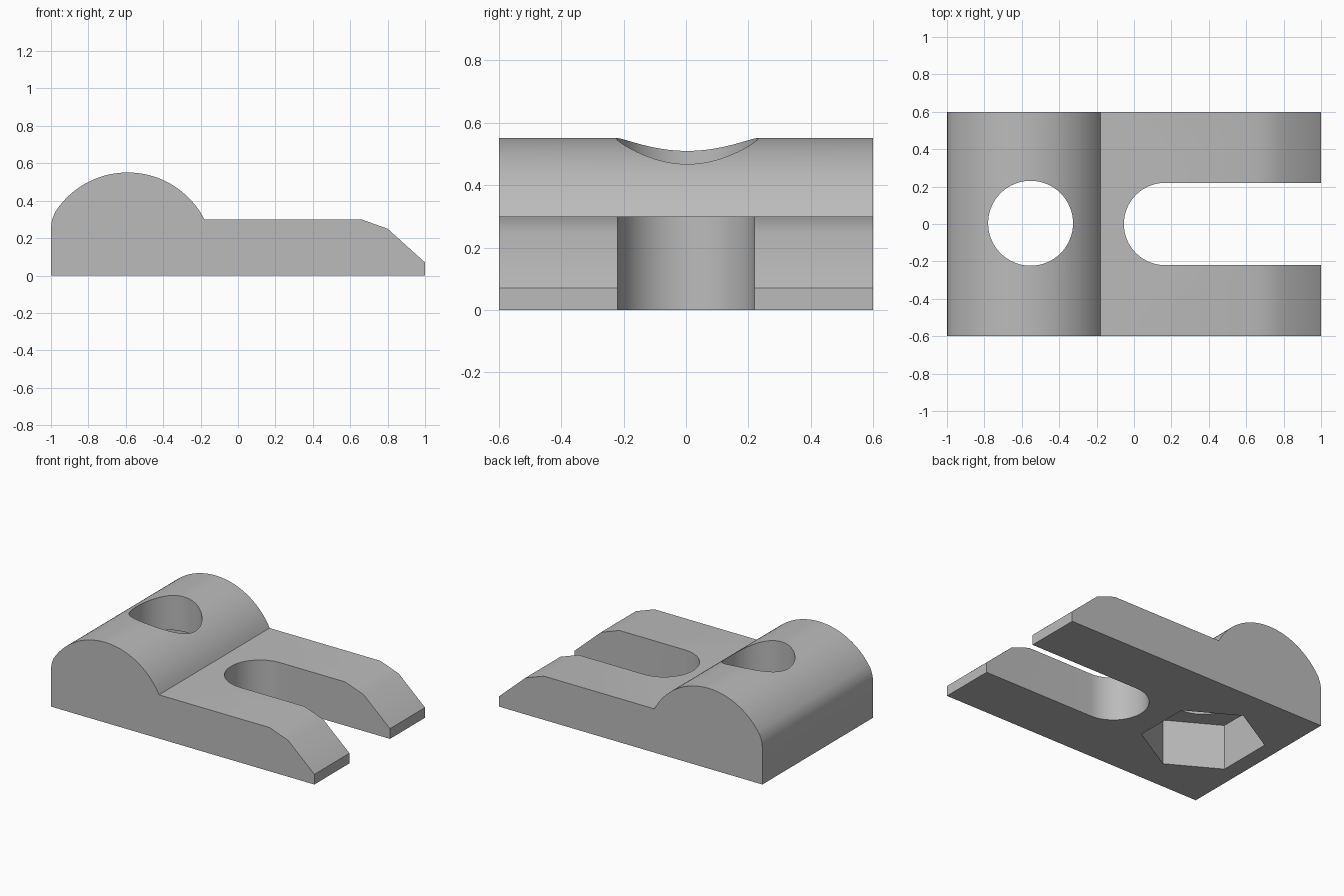
import bpy, bmesh, math
from mathutils import Vector

cube = bpy.data.objects.get("Cube")
if cube:
    bpy.data.objects.remove(cube, do_unlink=True)

grey = bpy.data.materials.new("plain grey")
grey.use_nodes = True
colour = (0.5, 0.5, 0.5, 1)
grey.diffuse_color = colour
grey.node_tree.nodes["Principled BSDF"].inputs["Base Color"].default_value = colour


def prism(name, outline, direction):
    """Extrude a closed outline of 3D points along a direction."""
    bm = bmesh.new()
    face = bm.faces.new([bm.verts.new(p) for p in outline])
    moved = bmesh.ops.extrude_face_region(bm, geom=[face])["geom"]
    bmesh.ops.translate(bm, vec=Vector(direction),
                        verts=[v for v in moved if isinstance(v, bmesh.types.BMVert)])
    # the starting cap stays in place and closes the solid
    bmesh.ops.recalc_face_normals(bm, faces=bm.faces)
    mesh = bpy.data.meshes.new(name)
    bm.to_mesh(mesh)
    bm.free()
    mesh.materials.append(grey)
    obj = bpy.data.objects.new(name, mesh)
    bpy.context.collection.objects.link(obj)
    return obj


def arc(cx, cy, radius, start, end, steps):
    """Points on an arc, angles in degrees."""
    angles = [math.radians(start + (end - start) * i / steps) for i in range(steps + 1)]
    return [(cx + radius * math.cos(a), cy + radius * math.sin(a)) for a in angles]


# Clamp body: side profile with a domed heel and a sloping toe
profile = [(-1, 0), (1, 0), (1, 0.07), (0.8, 0.25), (0.66, 0.3)]
profile += arc(-0.59, 0.09, 0.461, 27.1, 147.5, 40)
profile += [(-0.99, 0.31), (-0.997, 0.285), (-1, 0.25)]
body = prism("clamp_body", [(x, -0.6, z) for x, z in profile], (0, 1.2, 0))

# Cutters: bolt hole, open-ended slot and hexagonal pocket below
hole = arc(-0.553, 0.004, 0.227, 0, 360, 64)[:-1]
slot = [(1.2, 0.22)] + arc(0.166, 0, 0.22, 90, 270, 32) + [(1.2, -0.22)]
pocket = arc(-0.555, 0, 0.385, 30, 330, 5)
cutters = [("bolt_hole_cutter", hole, 1),
           ("slot_cutter", slot, 1),
           ("hex_pocket_cutter", pocket, 0.31)]

bpy.context.view_layer.objects.active = body
for name, outline, top in cutters:
    cutter = prism(name, [(x, y, -0.2) for x, y in outline], (0, 0, top + 0.2))
    cutter.hide_render = True
    cut = body.modifiers.new(name, "BOOLEAN")
    cut.operation = "DIFFERENCE"
    cut.solver = "EXACT"
    cut.object = cutter
    bpy.ops.object.modifier_apply(modifier=cut.name)
    bpy.data.objects.remove(cutter, do_unlink=True)

# Smooth the curved walls and keep the machined edges sharp
bpy.ops.object.select_all(action="DESELECT")
body.select_set(True)
bpy.ops.object.shade_smooth_by_angle(angle=math.radians(30))
